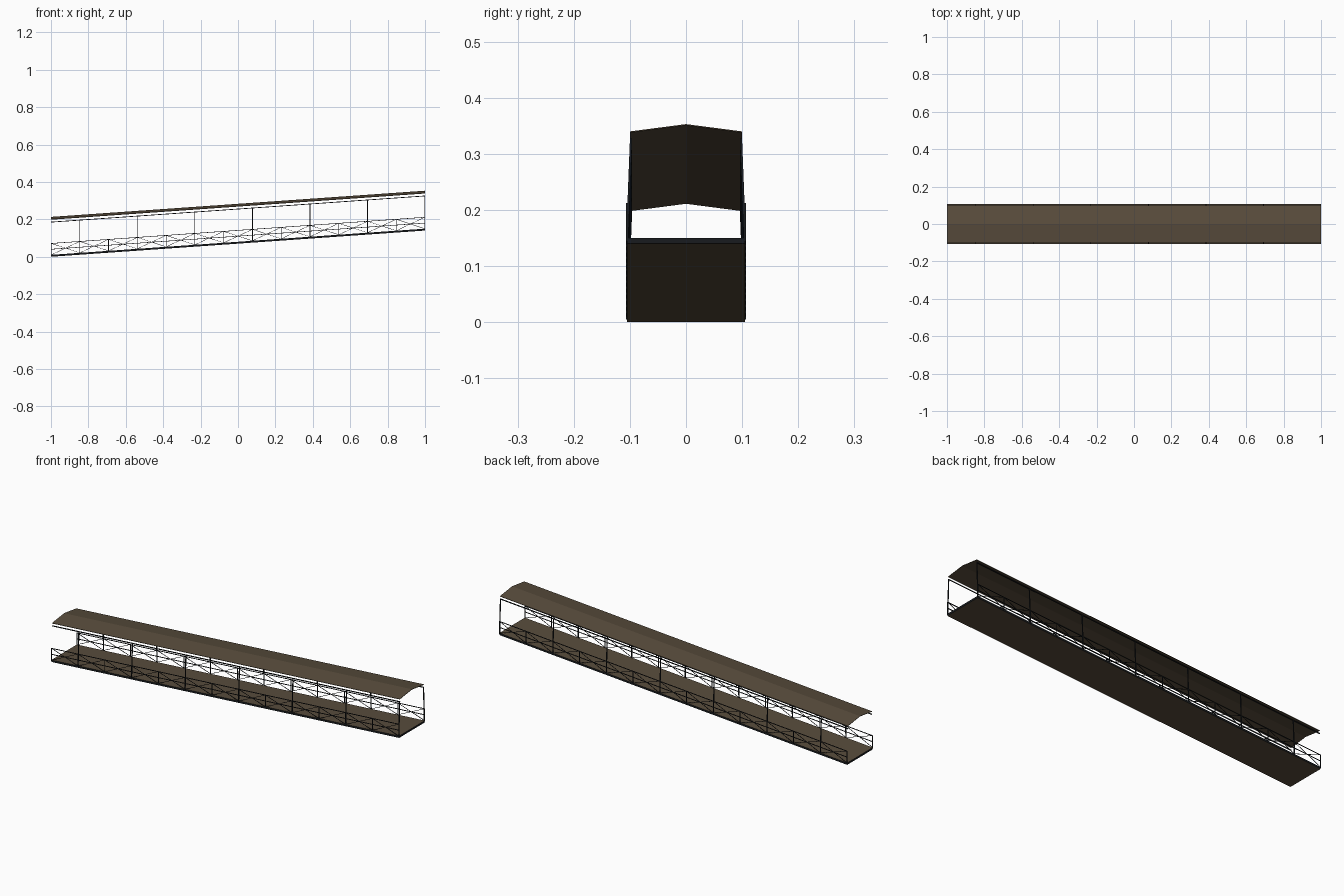
import bpy, bmesh
from mathutils import Vector

cube = bpy.data.objects.get("Cube")
if cube:
    bpy.data.objects.remove(cube, do_unlink=True)

SLOPE = 0.07
BAYS = 13
DECK_TOP, MID, RAIL, BEAM = 0.01, 0.04, 0.071, 0.185
Y_RAIL, Y_BEAM = 0.105, 0.098


def material(name, rgb):
    m = bpy.data.materials.new(name)
    m.use_nodes = True
    m.diffuse_color = (*rgb, 1)
    m.node_tree.nodes["Principled BSDF"].inputs["Base Color"].default_value = (*rgb, 1)
    return m


brown = material("brown boards", (0.10, 0.074, 0.046))
black = material("black metal", (0.009, 0.011, 0.013))


def on_slope(x, y, h):
    """Point at height h above the sloping base."""
    return Vector((x, y, SLOPE * (x + 1) + h))


def finish(name, bm, *mats):
    bmesh.ops.recalc_face_normals(bm, faces=bm.faces)
    mesh = bpy.data.meshes.new(name)
    for m in mats:
        mesh.materials.append(m)
    bm.to_mesh(mesh)
    bm.free()
    ob = bpy.data.objects.new(name, mesh)
    bpy.context.collection.objects.link(ob)
    return ob


def loft(bm, rings):
    """Closed solid between two matching outlines."""
    a, b = [[bm.verts.new(p) for p in ring] for ring in rings]
    n = len(a)
    for i in range(n):
        j = (i + 1) % n
        bm.faces.new((a[i], a[j], b[j], b[i]))
    bm.faces.new(a)
    bm.faces.new(b)


def extrude_along(name, profile, *mats):
    bm = bmesh.new()
    loft(bm, [[on_slope(x, y, h) for y, h in profile] for x in (-1, 1)])
    return finish(name, bm, *mats)


def bar(bm, start, end, size):
    """Square bar between two points."""
    d = (end - start).normalized()
    side = Vector((0, 1, 0))
    side = (side - d * side.dot(d)).normalized() * size / 2
    up = d.cross(side)
    corners = (side + up, up - side, -side - up, side - up)
    loft(bm, [[p + c for c in corners] for p in (start, end)])


# Deck: brown top and underside, dark edges
deck = extrude_along("deck", [(-0.105, 0), (0.105, 0),
                              (0.105, DECK_TOP), (-0.105, DECK_TOP)], brown, black)
for f in deck.data.polygons:
    f.material_index = 0 if abs(f.normal.z) > 0.5 else 1

# Thin gabled roof
T = 0.002
extrude_along("roof", [(-0.1, 0.2), (0, 0.213), (0.1, 0.2),
                       (0.1, 0.2 - T), (0, 0.213 - T), (-0.1, 0.2 - T)], brown)

# Bay positions, with the end posts kept inside the length
xs = [max(-0.998, min(0.998, -1 + 2 * i / BAYS)) for i in range(BAYS + 1)]

for label, s in (("front", -1), ("back", 1)):
    # Long rails and the eave beam
    bm = bmesh.new()
    for h in (MID, RAIL):
        bar(bm, on_slope(-1, s * Y_RAIL, h), on_slope(1, s * Y_RAIL, h), 0.003)
    finish(label + "_handrails", bm, black)

    bm = bmesh.new()
    bar(bm, on_slope(-1, s * Y_BEAM, BEAM), on_slope(1, s * Y_BEAM, BEAM), 0.004)
    finish(label + "_eave_beam", bm, black)

    # Tall posts leaning inward at every second bay
    bm = bmesh.new()
    for x in xs[1::2]:
        bar(bm, on_slope(x, s * Y_RAIL, DECK_TOP / 2), on_slope(x, s * Y_BEAM, BEAM), 0.004)
    finish(label + "_roof_posts", bm, black)

    # Short railing posts
    bm = bmesh.new()
    for x in xs:
        bar(bm, on_slope(x, s * Y_RAIL, DECK_TOP / 2), on_slope(x, s * Y_RAIL, RAIL), 0.003)
    finish(label + "_railing_posts", bm, black)

    # Crossed braces in each bay
    bm = bmesh.new()
    for x0, x1 in zip(xs, xs[1:]):
        for h0, h1 in ((DECK_TOP, RAIL), (RAIL, DECK_TOP)):
            bar(bm, on_slope(x0, s * Y_RAIL, h0), on_slope(x1, s * Y_RAIL, h1), 0.002)
    finish(label + "_cross_braces", bm, black)
